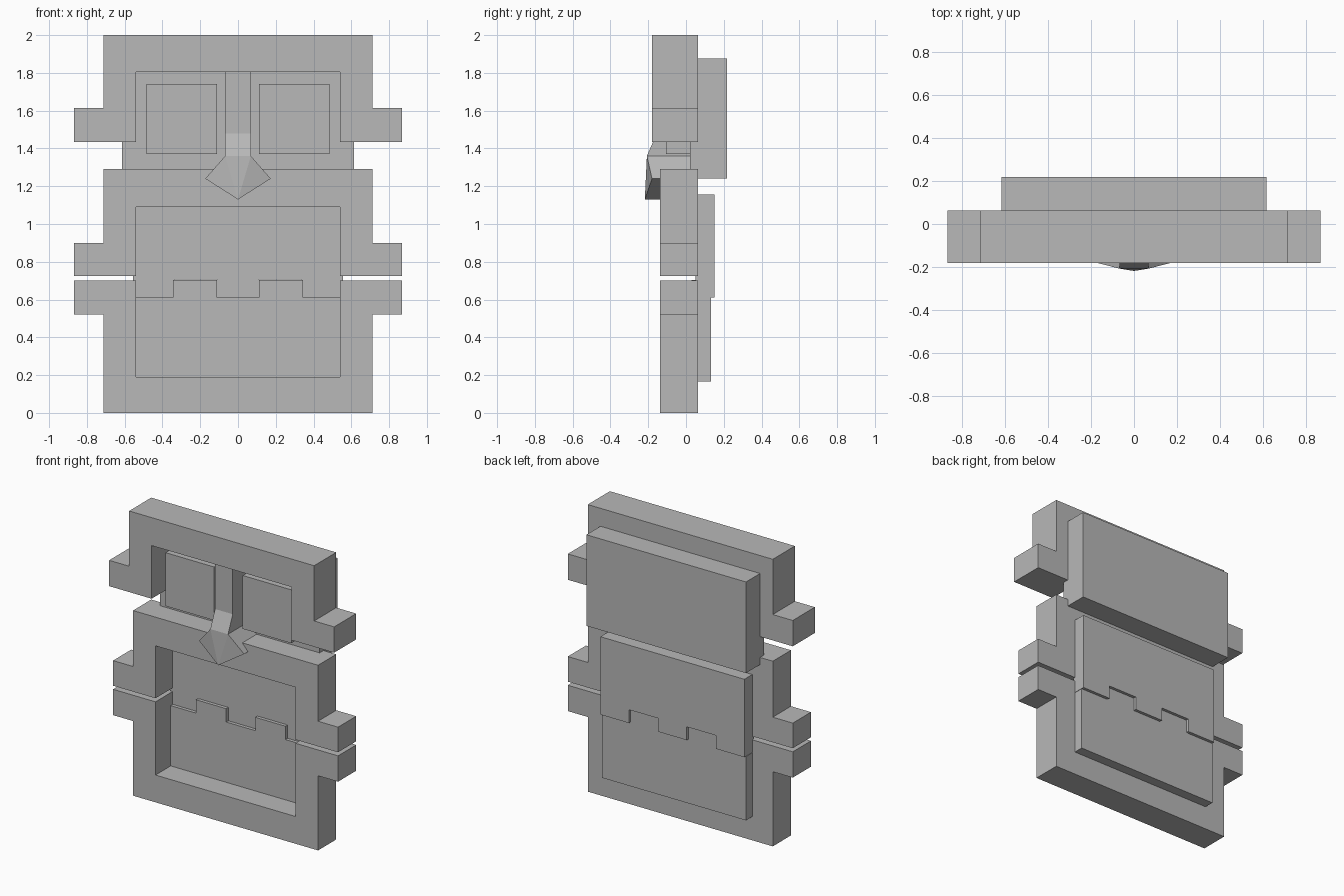
import bpy, bmesh

if "Cube" in bpy.data.objects:
    bpy.data.objects.remove(bpy.data.objects["Cube"])

grey = bpy.data.materials.new("plain grey")
grey.diffuse_color = (0.48, 0.48, 0.48, 1)
grey.use_nodes = True
grey.node_tree.nodes["Principled BSDF"].inputs["Base Color"].default_value = grey.diffuse_color


def finish(name, bm):
    bmesh.ops.recalc_face_normals(bm, faces=bm.faces)
    me = bpy.data.meshes.new(name)
    bm.to_mesh(me)
    bm.free()
    me.materials.append(grey)
    ob = bpy.data.objects.new(name, me)
    bpy.context.collection.objects.link(ob)
    return ob


def slab(name, outline, y0, y1):
    """Extrude an (x, z) outline from y0 to y1."""
    bm = bmesh.new()
    face = bm.faces.new([bm.verts.new((x, y0, z)) for x, z in outline])
    geo = bmesh.ops.extrude_face_region(bm, geom=[face])["geom"]
    moved = [v for v in geo if isinstance(v, bmesh.types.BMVert)]
    bmesh.ops.translate(bm, verts=moved, vec=(0, y1 - y0, 0))
    return finish(name, bm)


def mirrored(half):
    """Complete a right-hand outline with its left-hand reflection."""
    return half + [(-x, z) for x, z in reversed(half)]


def rect(x0, x1, z0, z1):
    return [(x0, z0), (x1, z0), (x1, z1), (x0, z1)]


def frame(name, closed, opening, ear_in, ear_out, y0, y1):
    """U-shaped frame with side ears at its open end."""
    half = [(0.54, opening), (0.54, ear_out), (0.867, ear_out),
            (0.867, ear_in), (0.713, ear_in), (0.713, closed)]
    slab(name, mirrored(half), y0, y1)


# Three stacked frames
frame("visor_frame", 2.0, 1.805, 1.615, 1.435, -0.18, 0.063)
frame("upper_jaw_frame", 1.29, 1.09, 0.90, 0.725, -0.137, 0.063)
frame("lower_jaw_frame", 0.0, 0.19, 0.52, 0.70, -0.137, 0.063)

# Panel behind the visor, with raised eye blocks
slab("eye_back_panel", rect(-0.615, 0.615, 1.24, 1.875), 0.02, 0.218)
for side, s in (("left", -1), ("right", 1)):
    slab(side + "_eye_block", rect(s * 0.11, s * 0.485, 1.37, 1.742), -0.105, 0.03)

# Interlocking jaw panels
slab("upper_jaw_panel", mirrored([(0.11, 0.612), (0.11, 0.705), (0.335, 0.705),
     (0.335, 0.612), (0.555, 0.612), (0.555, 1.155)]), 0.05, 0.15)
slab("lower_jaw_panel", mirrored([(0.555, 0.165), (0.555, 0.61), (0.345, 0.61),
     (0.345, 0.703), (0.112, 0.703), (0.112, 0.61)]), 0.03, 0.132)

# Nose bar and faceted nose
slab("nose_bar", rect(-0.068, 0.068, 1.36, 1.81), -0.155, 0.03)
bm = bmesh.new()
pts = [(0.068, -0.155, 1.48), (0.068, -0.207, 1.36), (0.173, -0.18, 1.24),
       (0, -0.218, 1.13)]
pts += [(-x, y, z) for x, y, z in reversed(pts[:3])]
front = [bm.verts.new(p) for p in pts]
back = [bm.verts.new((x, 0.03, z)) for x, y, z in pts]
for ids in ((0, 1, 5, 6), (1, 2, 3), (1, 3, 5), (5, 3, 4)):
    bm.faces.new([front[i] for i in ids])
bm.faces.new(back)
for i in range(7):
    j = (i + 1) % 7
    bm.faces.new((front[i], front[j], back[j], back[i]))
finish("nose", bm)
